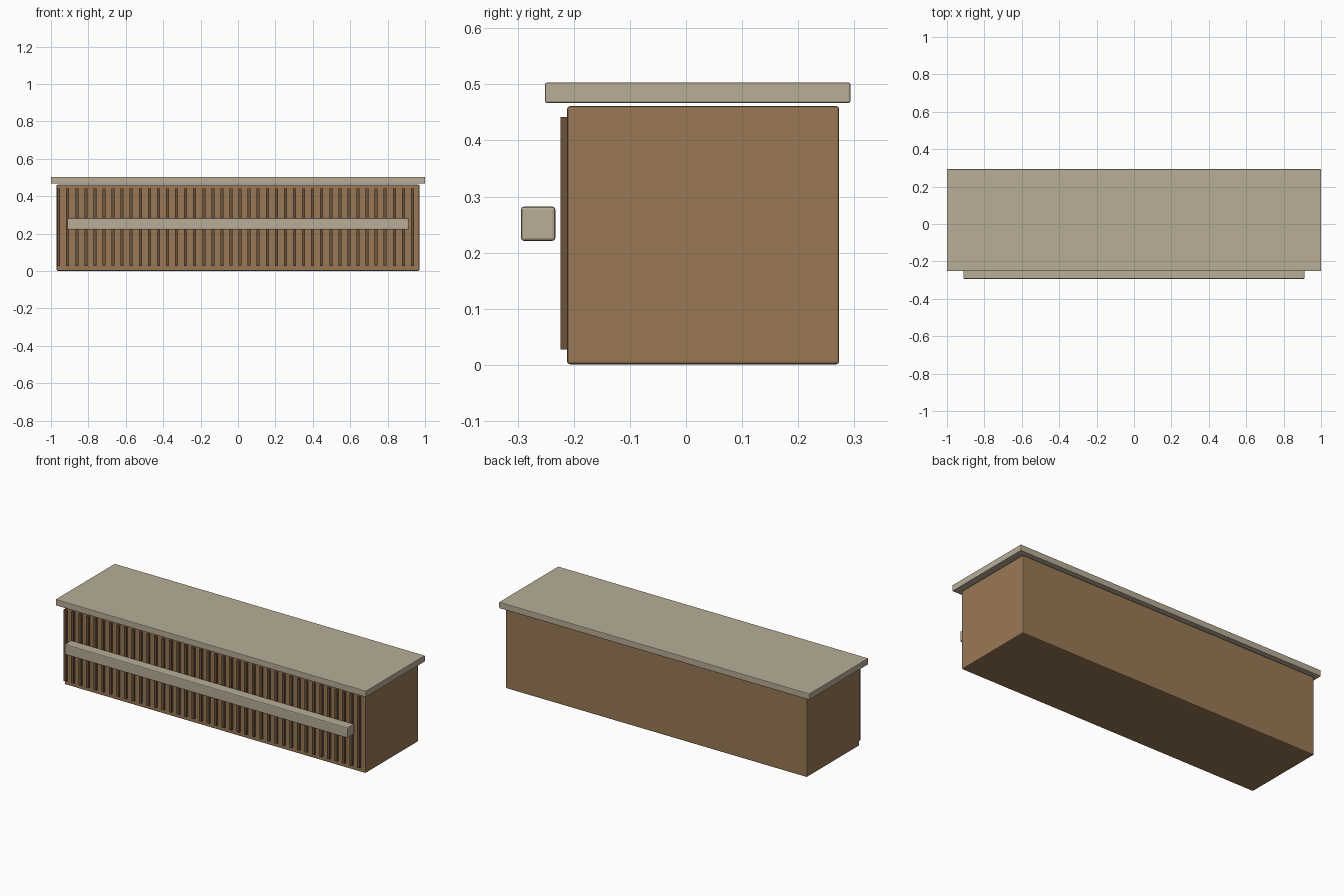
import bpy

if "Cube" in bpy.data.objects:
    bpy.data.objects.remove(bpy.data.objects["Cube"])


def material(name, rgb):
    m = bpy.data.materials.new(name)
    m.diffuse_color = (*rgb, 1)
    m.use_nodes = True
    m.node_tree.nodes["Principled BSDF"].inputs["Base Color"].default_value = m.diffuse_color
    return m


def box(name, lo, hi, mat, bevel=0.0):
    bpy.ops.mesh.primitive_cube_add(size=1, location=[(a + b) / 2 for a, b in zip(lo, hi)])
    ob = bpy.context.object
    ob.name = name
    ob.scale = [b - a for a, b in zip(lo, hi)]
    bpy.ops.object.transform_apply(location=False, rotation=False, scale=True)
    ob.data.materials.append(mat)
    if bevel:
        mod = ob.modifiers.new("soft_edges", "BEVEL")
        mod.width = bevel
        mod.segments = 2
    return ob


wood = material("wood", (0.32, 0.19, 0.09))
dark_wood = material("dark_wood", (0.15, 0.085, 0.045))
stone = material("stone", (0.48, 0.42, 0.31))

# Counter body, overhanging top with a shadow gap, and front rail
box("counter_body", (-0.97, -0.212, 0.001), (0.97, 0.273, 0.461), wood, 0.005)
box("counter_top", (-1, -0.251, 0.467), (1, 0.293, 0.503), stone, 0.003)
box("front_rail", (-0.912, -0.294, 0.221), (0.912, -0.233, 0.282), stone, 0.005)

# Row of vertical slats across the front
count, step, first = 40, 0.0485, -0.959
for i in range(count):
    x = first + i * step
    box(f"front_slat_{i + 1:02d}", (x - 0.008, -0.224, 0.027), (x + 0.008, -0.208, 0.442), dark_wood)
